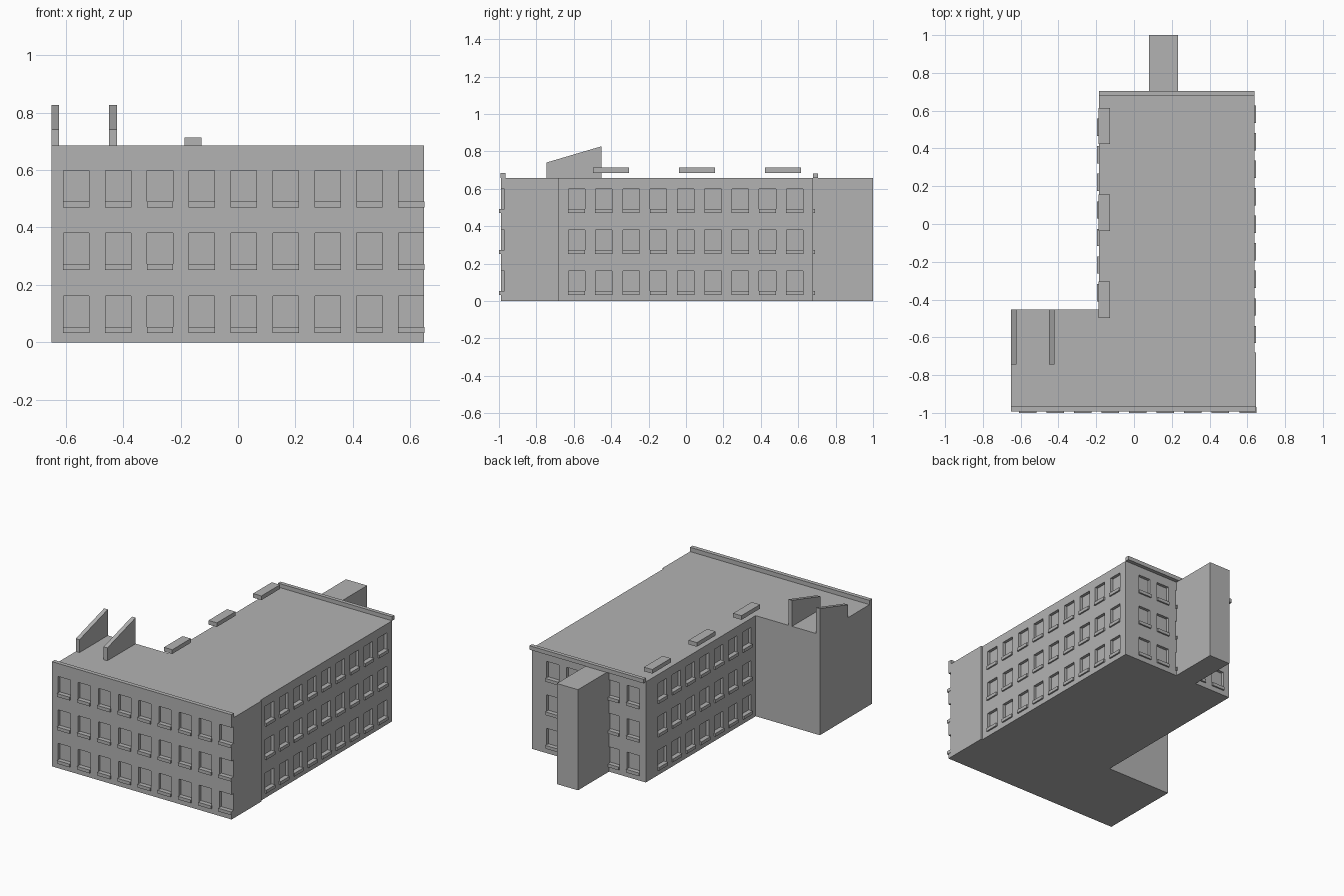
import bpy, bmesh
from mathutils import Matrix, Vector

if "Cube" in bpy.data.objects:
    bpy.data.objects.remove(bpy.data.objects["Cube"], do_unlink=True)

grey = bpy.data.materials.new("plain_grey")
grey.use_nodes = True
grey.diffuse_color = (0.45, 0.45, 0.45, 1)
grey.node_tree.nodes["Principled BSDF"].inputs["Base Color"].default_value = (0.45, 0.45, 0.45, 1)


def finish(name, bm):
    bmesh.ops.recalc_face_normals(bm, faces=bm.faces[:])
    mesh = bpy.data.meshes.new(name)
    bm.to_mesh(mesh)
    bm.free()
    mesh.materials.append(grey)
    obj = bpy.data.objects.new(name, mesh)
    bpy.context.collection.objects.link(obj)
    return obj


def add_box(bm, lo, hi):
    lo, hi = Vector(lo), Vector(hi)
    matrix = Matrix.Translation((lo + hi) / 2) @ Matrix.Diagonal((*(hi - lo), 1))
    bmesh.ops.create_cube(bm, size=1, matrix=matrix)


def box(name, lo, hi):
    bm = bmesh.new()
    add_box(bm, lo, hi)
    return finish(name, bm)


def prism(name, points, offset):
    bm = bmesh.new()
    face = bm.faces.new([bm.verts.new(p) for p in points])
    result = bmesh.ops.extrude_face_region(bm, geom=[face])
    verts = [v for v in result["geom"] if isinstance(v, bmesh.types.BMVert)]
    bmesh.ops.translate(bm, verts=verts, vec=offset)
    return finish(name, bm)


LEFT, RIGHT, FRONT, BACK, ROOF = -0.65, 0.647, -0.99, 0.68, 0.657
WING_LEFT, WING_RIGHT = -0.186, 0.637
STEP = 0.1458

# L-shaped building body, slightly wider at the front end
outline = [(LEFT, FRONT), (RIGHT, FRONT), (RIGHT, -0.68), (WING_RIGHT, -0.68),
           (WING_RIGHT, BACK), (WING_LEFT, BACK), (WING_LEFT, -0.453), (LEFT, -0.453)]
body = prism("building_body", [(x, y, 0) for x, y in outline], (0, 0, ROOF))

# Window recesses and sills: wall axis, wall position, outward sign, first centre, count
walls = [("y", FRONT, -1, -0.563, 9), ("y", BACK, 1, -0.096, 5),
         ("x", WING_RIGHT, 1, -0.585, 9), ("x", WING_LEFT, -1, -0.363, 7)]
recesses, sills = bmesh.new(), bmesh.new()


def wall_box(bm, axis, a, b, centre, half, z0, z1):
    a, b = min(a, b), max(a, b)
    if axis == "y":
        add_box(bm, (centre - half, a, z0), (centre + half, b, z1))
    else:
        add_box(bm, (a, centre - half, z0), (b, centre + half, z1))


for axis, wall, out, first, count in walls:
    for i in range(count):
        centre = first + i * STEP
        for z in (0.033, 0.252, 0.47):
            wall_box(recesses, axis, wall - out * 0.019, wall + out * 0.04,
                     centre, 0.0445, z + 0.01, z + 0.129)
            wall_box(sills, axis, wall - out * 0.02, wall + out * 0.01,
                     centre, 0.046, z, z + 0.021)

cutter = finish("window_cutter", recesses)
cutter.hide_render = True
finish("window_sills", sills)
cut = body.modifiers.new("window_recesses", "BOOLEAN")
cut.operation = "DIFFERENCE"
cut.solver = "EXACT"
cut.object = cutter

# Bake the cut so the helper can go
bpy.context.view_layer.update()
graph = bpy.context.evaluated_depsgraph_get()
cut_mesh = bpy.data.meshes.new_from_object(body.evaluated_get(graph))
body.modifiers.clear()
body.data = cut_mesh
bpy.data.objects.remove(cutter, do_unlink=True)

# Parapets at both ends
box("front_parapet", (LEFT, FRONT - 0.002, ROOF), (RIGHT, FRONT + 0.025, 0.685))
box("back_parapet", (WING_LEFT, BACK, ROOF), (WING_RIGHT, BACK + 0.025, 0.683))

# Tower on the back wall
box("back_tower", (0.08, BACK - 0.01, 0), (0.233, 1.0, ROOF))

# Sloped fins on the side wing roof
for name, x in (("outer_roof_fin", LEFT), ("inner_roof_fin", -0.449)):
    profile = [(x, -0.745, ROOF), (x, -0.453, ROOF), (x, -0.453, 0.827), (x, -0.745, 0.741)]
    prism(name, profile, (0.027, 0, 0))

# Slabs raised just above the roof edge
for i, y in enumerate((-0.497, -0.037, 0.423)):
    box(f"roof_slab_{i + 1}", (-0.187, y, 0.686), (-0.127, y + 0.192, 0.713))
